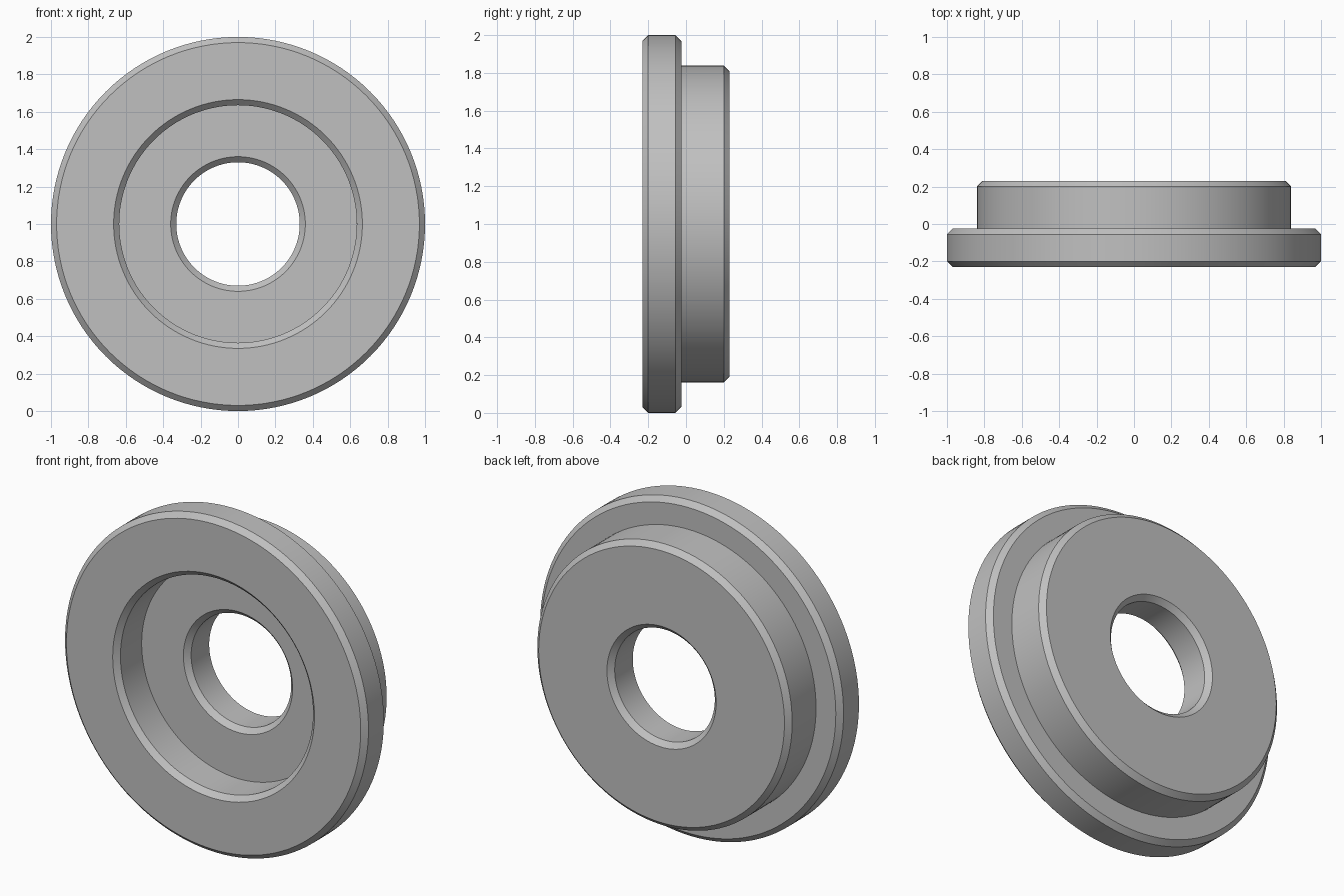
import bpy
import bmesh
import math

cube = bpy.data.objects.get("Cube")
if cube:
    bpy.data.objects.remove(cube, do_unlink=True)

# Plain grey metal
metal = bpy.data.materials.new("grey_metal")
metal.use_nodes = True
grey = (0.53, 0.53, 0.53, 1)
metal.diffuse_color = grey
metal.node_tree.nodes["Principled BSDF"].inputs["Base Color"].default_value = grey

# Main dimensions: radii, then depths along y
FLANGE_R, BOSS_R, RECESS_R, BORE_R = 1.0, 0.84, 0.635, 0.33
FRONT, STEP, FLOOR, BACK = -0.23, -0.025, 0.0, 0.23
C = 0.03  # chamfer size
SEGMENTS = 128

# Closed cross-section as (radius, y)
profile = [
    # flange
    (FLANGE_R - C, FRONT), (FLANGE_R, FRONT + C),
    (FLANGE_R, STEP - C), (FLANGE_R - C, STEP),
    # rear boss
    (BOSS_R, STEP), (BOSS_R, BACK - C), (BOSS_R - C, BACK),
    # through bore
    (BORE_R + C, BACK), (BORE_R, BACK - C),
    (BORE_R, FLOOR + C), (BORE_R + C, FLOOR),
    # front recess
    (RECESS_R, FLOOR), (RECESS_R, FRONT + C), (RECESS_R + C, FRONT),
]

# Revolve the cross-section around the y axis
bm = bmesh.new()
verts = [bm.verts.new((r, y, 0)) for r, y in profile]
edges = [bm.edges.new((v, verts[(i + 1) % len(verts)])) for i, v in enumerate(verts)]
bmesh.ops.spin(bm, geom=verts + edges, cent=(0, 0, 0), axis=(0, 1, 0),
               angle=math.tau, steps=SEGMENTS)
bmesh.ops.remove_doubles(bm, verts=bm.verts, dist=0.0001)
bmesh.ops.recalc_face_normals(bm, faces=bm.faces)

mesh = bpy.data.meshes.new("flanged_bushing")
bm.to_mesh(mesh)
bm.free()
mesh.materials.append(metal)
bushing = bpy.data.objects.new("flanged_bushing", mesh)
bushing.location.z = FLANGE_R
bpy.context.collection.objects.link(bushing)

# Smooth round walls with crisp chamfers
bpy.ops.object.select_all(action="DESELECT")
bushing.select_set(True)
bpy.context.view_layer.objects.active = bushing
bpy.ops.object.shade_smooth_by_angle(angle=math.radians(30))
